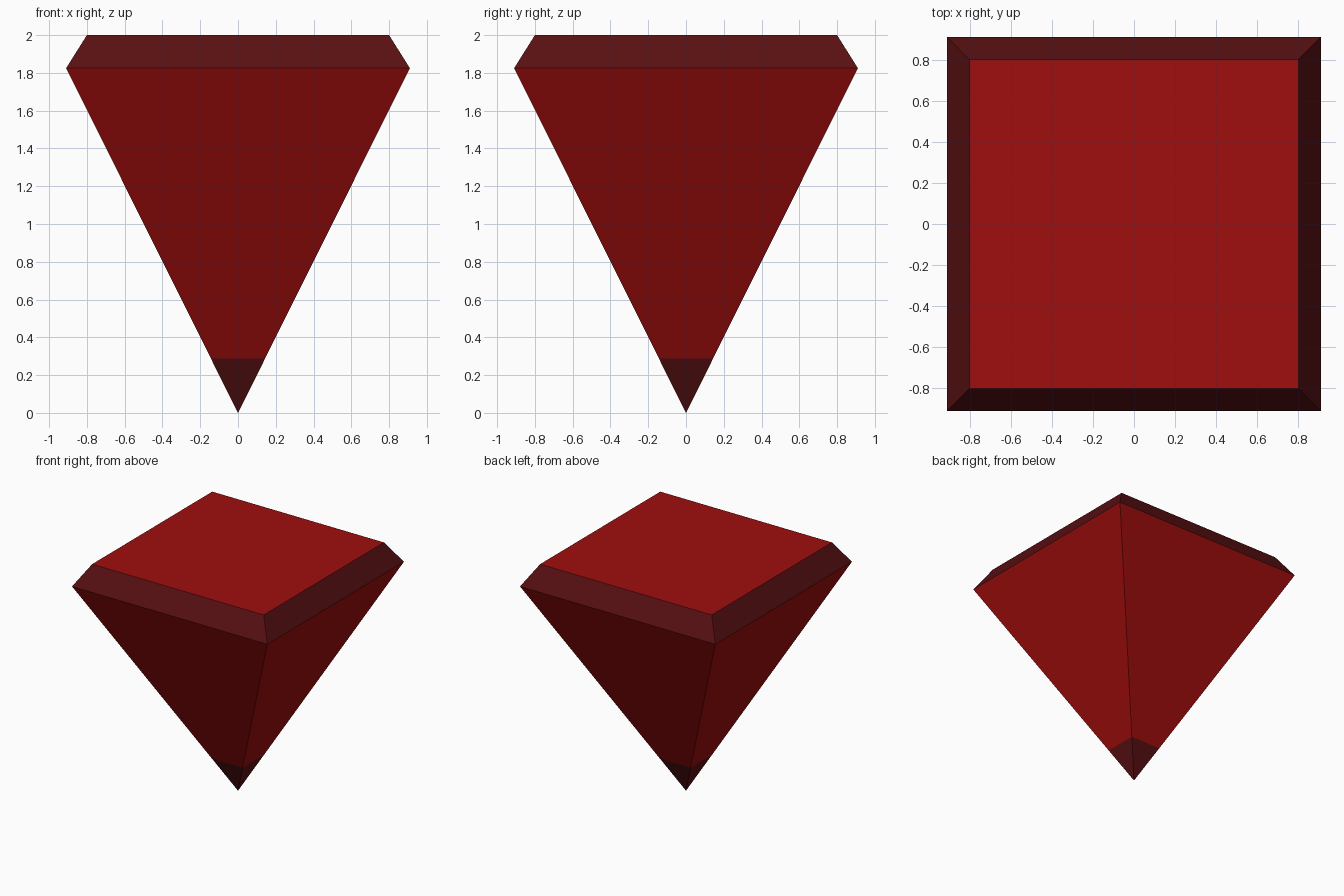
import bpy, bmesh

if "Cube" in bpy.data.objects:
    bpy.data.objects.remove(bpy.data.objects["Cube"])


def material(name, rgb):
    m = bpy.data.materials.new(name)
    m.diffuse_color = (*rgb, 1.0)
    m.use_nodes = True
    m.node_tree.nodes["Principled BSDF"].inputs["Base Color"].default_value = m.diffuse_color
    return m


bright_red = material("bright red", (0.35, 0.004, 0.004))
dark_red = material("dark red", (0.098, 0.005, 0.006))

TIP_Z, GIRDLE_Z, TOP_Z = 0.287, 1.825, 2.0
GIRDLE, TABLE = 0.91, 0.80

bm = bmesh.new()


def ring(half, z):
    return [bm.verts.new((sx * half, sy * half, z))
            for sx, sy in ((-1, -1), (1, -1), (1, 1), (-1, 1))]


# Square rings: tip colour line, widest girdle, flat top
apex = bm.verts.new((0, 0, 0))
tip = ring(GIRDLE * TIP_Z / GIRDLE_Z, TIP_Z)
girdle = ring(GIRDLE, GIRDLE_Z)
table = ring(TABLE, TOP_Z)

for i in range(4):
    j = (i + 1) % 4
    bm.faces.new((apex, tip[j], tip[i]))
    bm.faces.new((tip[i], tip[j], girdle[j], girdle[i]))
    bm.faces.new((girdle[i], girdle[j], table[j], table[i]))
bm.faces.new(table)
bmesh.ops.recalc_face_normals(bm, faces=bm.faces[:])

# Dark tip and dark sloping band round the top
for f in bm.faces:
    z = f.calc_center_median().z
    f.material_index = int(z < TIP_Z or GIRDLE_Z < z < TOP_Z - 0.01)

mesh = bpy.data.meshes.new("gem")
bm.to_mesh(mesh)
bm.free()
mesh.materials.append(bright_red)
mesh.materials.append(dark_red)
bpy.context.collection.objects.link(bpy.data.objects.new("gem", mesh))
